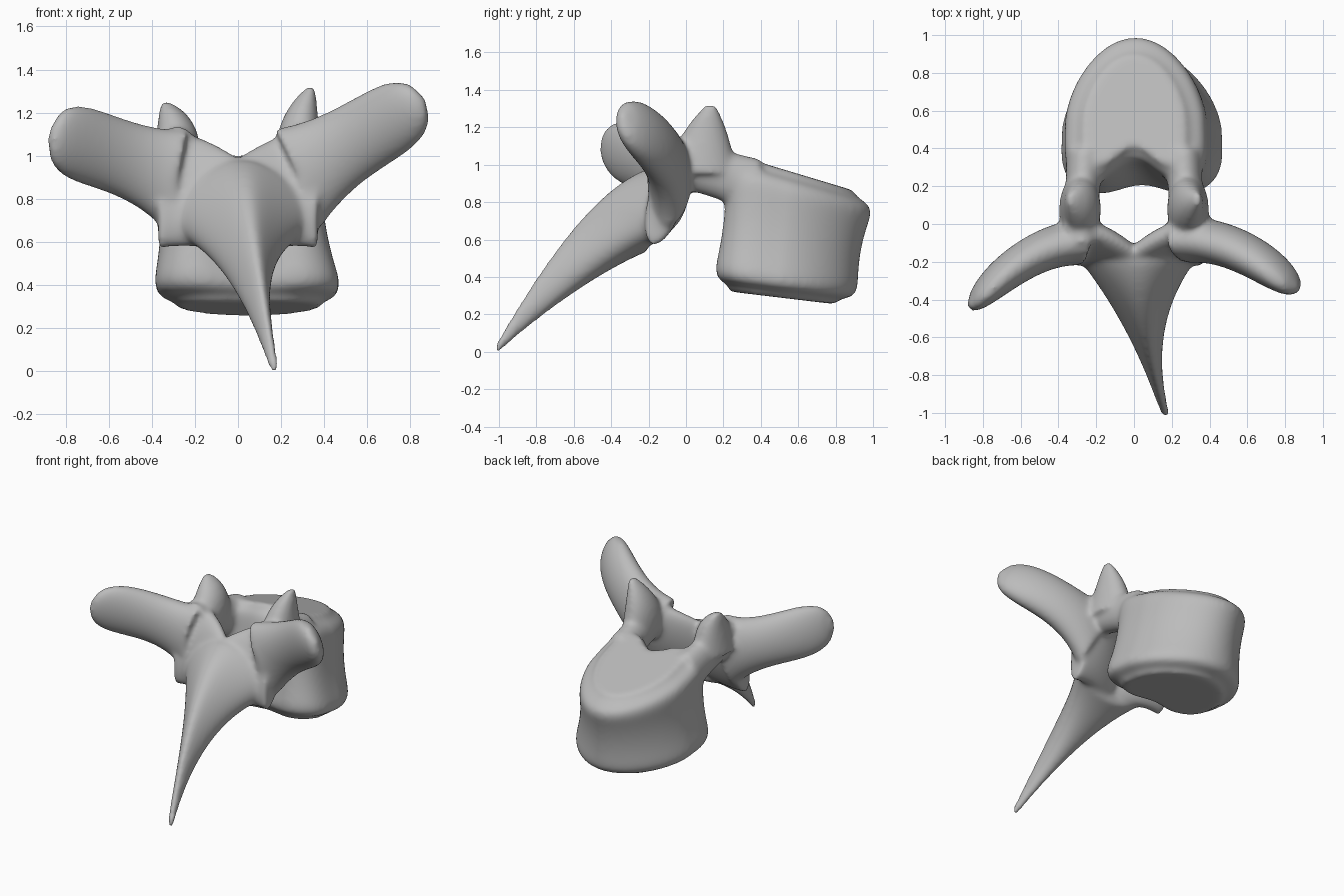
import bpy, bmesh, math
from mathutils import Vector

cube = bpy.data.objects.get("Cube")
if cube:
    bpy.data.objects.remove(cube, do_unlink=True)

X, Y, Z = Vector((1, 0, 0)), Vector((0, 1, 0)), Vector((0, 0, 1))
SIDES, STEPS = 64, 24
ANGLES = [math.tau * i / SIDES for i in range(SIDES)]
TIMES = [i / STEPS for i in range(STEPS + 1)]
bone = bmesh.new()


def bezier(keys, t):
    """Blend any number of equal-length keys along a smooth curve."""
    while len(keys) > 1:
        keys = [[p + (q - p) * t for p, q in zip(a, b)] for a, b in zip(keys, keys[1:])]
    return keys[0]


def loft(rings):
    """Closed shell through a list of equal-length point rings."""
    loops = [[bone.verts.new(point) for point in ring] for ring in rings]
    for a, b in zip(loops, loops[1:]):
        for i in range(SIDES):
            j = (i + 1) % SIDES
            bone.faces.new((a[i], a[j], b[j], b[i]))
    bone.faces.new(loops[0][::-1])
    bone.faces.new(loops[-1])


def tube(keys, u, v, egg=0, rounded=False):
    """Keys are x, y, z, radius along u, radius along v; egg narrows the +v side."""
    rings = []
    for t in TIMES:
        x, y, z, ru, rv = bezier(keys, t)
        cap = math.sqrt(max(1 - t ** 6, 0.01)) if rounded else 1
        rings.append([Vector((x, y, z))
                      + u * ru * cap * math.cos(a) * (1 - egg * math.sin(a))
                      + v * rv * cap * math.sin(a) for a in ANGLES])
    loft(rings)


def body_ring(t, keys):
    """Rounded outline with rim and waist, squarer and hollowed at the canal side."""
    z, slope, cx, cy, width, depth, notch = bezier(keys, t)
    rim = math.sqrt(max(1 - abs(2 * t - 1) ** 10, 0.5))
    scale = rim * (1 - 0.09 * math.sin(math.pi * t))
    points = []
    for a in ANGLES:
        c, s = math.cos(a), math.sin(a)
        x = width * c * (1 - 0.15 * s)
        if s < 0:
            s = -abs(s) ** 0.6
        hollow = notch * max(0, -s) * math.exp(-(x / 0.2) ** 2)
        y = scale * (depth * s + hollow)
        points.append((cx + scale * x, cy + y, z + slope * y))
    return points


# Vertebral body: lower and upper faces, the upper one tilted
lower_face = (0.29, -0.12, 0.05, 0.5, 0.46, 0.42, 0.08)
upper_face = (0.96, -0.3, 0, 0.57, 0.38, 0.46, 0.24)
loft([body_ring(t, (lower_face, upper_face)) for t in TIMES])

# Spinous process tapering to a point
tube(((0.02, -0.2, 0.76, 0.29, 0.22),
      (0.03, -0.56, 0.62, 0.03, 0.23),
      (0.17, -1.02, 0.01, 0.025, 0.03)), X, Z, egg=0.3)

for side, tip in ((1, 1.32), (-1, 1.25)):
    # Lamina plate from the side to the middle of the arch
    tube(((side * 0.37, -0.1, 0.84, 0.1, 0.27),
          (side * 0.2, -0.07, 0.86, 0.1, 0.27),
          (0, -0.21, 0.77, 0.08, 0.22)), Y, Vector((0, 0.27, 1)))
    # Pedicle bridging to the body
    tube(((side * 0.28, -0.1, 1, 0.1, 0.14),
          (side * 0.28, 0.05, 1, 0.08, 0.11),
          (side * 0.26, 0.4, 0.87, 0.1, 0.16)), X, Z)
    # Upper joint point
    tube(((side * 0.29, 0.07, 0.95, 0.11, 0.2),
          (side * 0.26, 0.1, 1.17, 0.11, 0.14),
          (side * 0.34, 0.13, tip, 0.02, 0.03)), X, Y)

# Transverse processes with club ends, the left one raised higher
tube(((0.28, -0.09, 0.9, 0.12, 0.25),
      (0.52, -0.06, 1.06, 0.11, 0.12),
      (0.87, -0.34, 1.26, 0.13, 0.22)), Y, Vector((-0.45, 0, 0.9)), rounded=True)
tube(((-0.28, -0.1, 0.88, 0.12, 0.24),
      (-0.53, -0.09, 1, 0.11, 0.11),
      (-0.88, -0.43, 1.1, 0.13, 0.24)), Y, Vector((0.2, 0, 1)), rounded=True)

bmesh.ops.recalc_face_normals(bone, faces=bone.faces[:])
mesh = bpy.data.meshes.new("vertebra")
bone.to_mesh(mesh)
bone.free()
vertebra = bpy.data.objects.new("vertebra", mesh)
bpy.context.collection.objects.link(vertebra)

# Single bone grey
shade = (0.5, 0.5, 0.5, 1)
grey = bpy.data.materials.new("bone_grey")
grey.use_nodes = True
grey.diffuse_color = shade
grey.node_tree.nodes["Principled BSDF"].inputs["Base Color"].default_value = shade
mesh.materials.append(grey)

# Fuse the parts into one smooth bone
fuse = vertebra.modifiers.new("fuse", "REMESH")
fuse.mode = "VOXEL"
fuse.voxel_size = 0.014
fuse.use_smooth_shade = True
soften = vertebra.modifiers.new("soften", "SMOOTH")
soften.factor = 0.5
soften.iterations = 20
